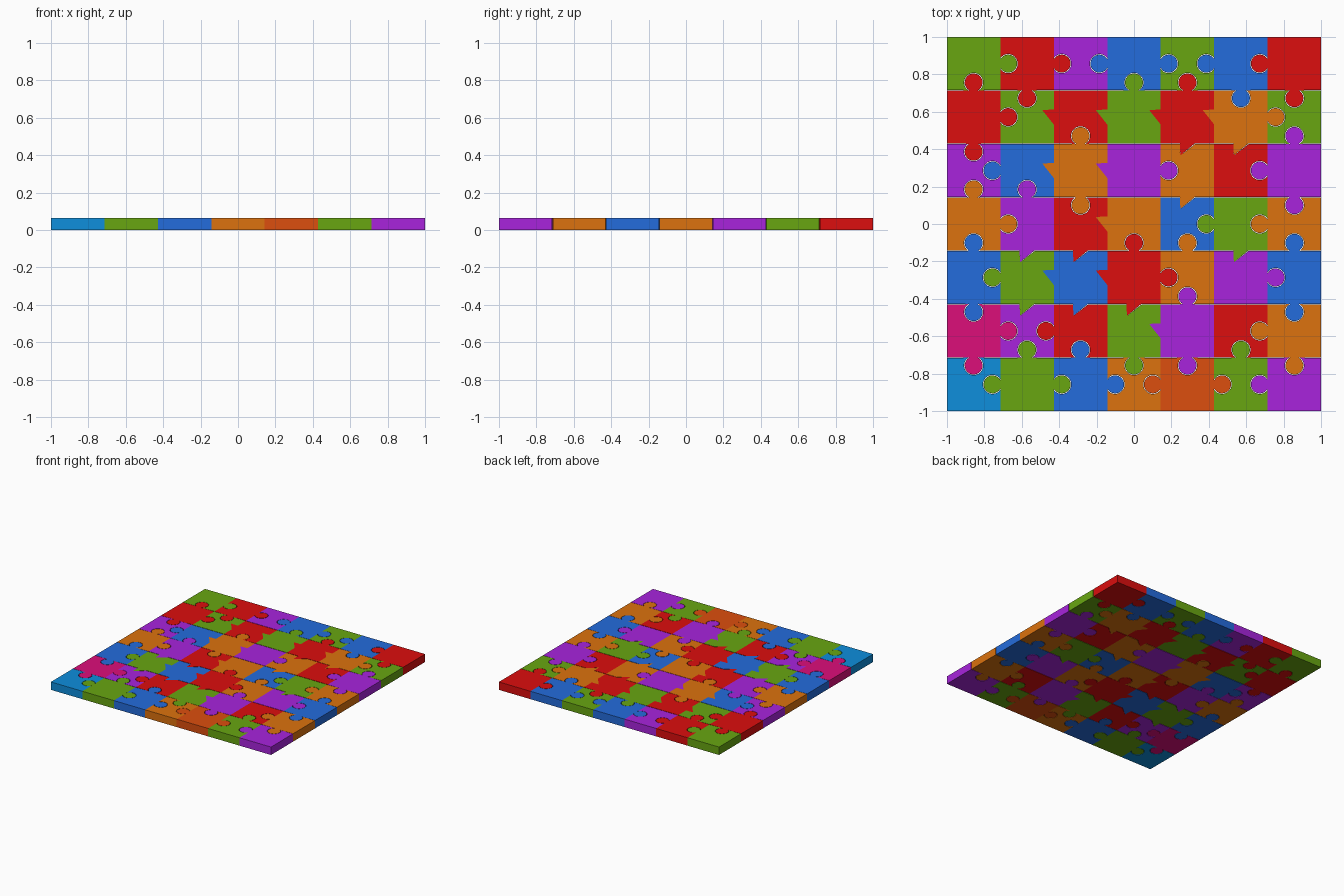
import bpy, bmesh, math

if "Cube" in bpy.data.objects:
    bpy.data.objects.remove(bpy.data.objects["Cube"])

N, THICK, GAP = 7, 0.065, 0.002
S = 2.0 / N

# colours (sRGB 0-255 turned into linear)
PALETTE = {'G': ("green", (104, 166, 17)), 'R': ("red", (220, 14, 14)),
           'P': ("purple", (168, 36, 220)), 'B': ("blue", (36, 108, 220)),
           'O': ("orange", (220, 114, 14)), 'M': ("magenta", (220, 14, 122)),
           'T': ("sky blue", (14, 142, 220)), 'D': ("rust orange", (220, 78, 14))}


def lin(v):
    v /= 255
    return v / 12.92 if v < 0.04045 else ((v + 0.055) / 1.055) ** 2.4


MATS = {}
for key, (name, rgb) in PALETTE.items():
    MATS[key] = bpy.data.materials.new(name)
    MATS[key].diffuse_color = (*[lin(v) for v in rgb], 1)

# piece colours, back row first
COLOURS = ["GRPBGBR", "RGRGROG", "PBOPORP", "OPROBGO",
           "BGBROPB", "MPRGPRO", "TGBODGP"]
# joints between columns: > < round tabs, ( pointed tab, . straight
COLS = [">><><<", ">((((>", "<((>.<", ">.(.<<", "<((>.>", "><.(.<", "<>><><"]
# joints between rows: ^ v round tabs, s pointed tab
ROWS = ["^v.^^vv", "v.^.ss^", "^^v.s.v", "^ss^^s^", "vsss^.v", "v^^vv^v"]


def joint(kind, side):
    """Points (along, across) of one joint; side is +1/-1 for the piece's position."""
    sign = 1 if kind in ">^" else -1
    line = side * GAP if kind in "^vs" else 0
    if kind == '.':
        return []
    if kind in "(s":
        lean = 1 if kind == '(' else -1
        tip = (0.038 * lean, -0.062)
        return [(-0.04, line), tip, (0.04, line)]
    r = 0.048 if sign != side else 0.051       # socket is a little wider
    c = 0.042
    a = math.asin(c / r)
    pts = []
    for i in range(25):
        ang = math.pi + a - (math.pi + 2 * a) * i / 24
        pts.append((r * math.cos(ang), sign * (c + r * math.sin(ang))))
    return pts


def outline(row, col):
    """Counter-clockwise outline of one piece."""
    x0, x1 = -1 + col * S, -1 + (col + 1) * S
    y1, y0 = 1 - row * S, 1 - (row + 1) * S
    xc, yc = (x0 + x1) / 2, (y0 + y1) / 2
    b0 = y0 + (GAP if row < N - 1 else 0)
    b1 = y1 - (GAP if row > 0 else 0)
    pts = [(x0, b0)]
    if row < N - 1:
        pts += [(xc + t, y0 + d) for t, d in joint(ROWS[row][col], 1)]
    pts.append((x1, b0))
    if col < N - 1:
        pts += [(x1 + d, yc + t) for t, d in joint(COLS[row][col], -1)]
    pts.append((x1, b1))
    if row > 0:
        pts += [(xc + t, y1 + d) for t, d in reversed(joint(ROWS[row - 1][col], -1))]
    pts.append((x0, b1))
    if col > 0:
        pts += [(x0 + d, yc + t) for t, d in reversed(joint(COLS[row][col - 1], 1))]
    return pts


# one extruded tile per puzzle piece
for row in range(N):
    for col in range(N):
        bm = bmesh.new()
        base = bm.faces.new([bm.verts.new((x, y, 0)) for x, y in outline(row, col)])
        top = bmesh.ops.extrude_face_region(bm, geom=[base], use_keep_orig=True)
        bmesh.ops.translate(bm, vec=(0, 0, THICK),
                            verts=[g for g in top['geom'] if isinstance(g, bmesh.types.BMVert)])
        bmesh.ops.recalc_face_normals(bm, faces=bm.faces)
        for f in bm.faces:                      # smooth round walls, sharp rims
            f.smooth = len(f.verts) == 4 and abs(f.normal.z) < 0.5
        for e in bm.edges:
            e.smooth = e.calc_face_angle(0) < math.radians(35)
        name = f"puzzle_piece_row{row + 1}_column{col + 1}"
        mesh = bpy.data.meshes.new(name)
        bm.to_mesh(mesh)
        bm.free()
        mesh.materials.append(MATS[COLOURS[row][col]])
        bpy.context.collection.objects.link(bpy.data.objects.new(name, mesh))

for m in bpy.data.materials:
    if m.users and not m.is_grease_pencil:
        m.use_nodes = True
        m.node_tree.nodes["Principled BSDF"].inputs["Base Color"].default_value = m.diffuse_color
